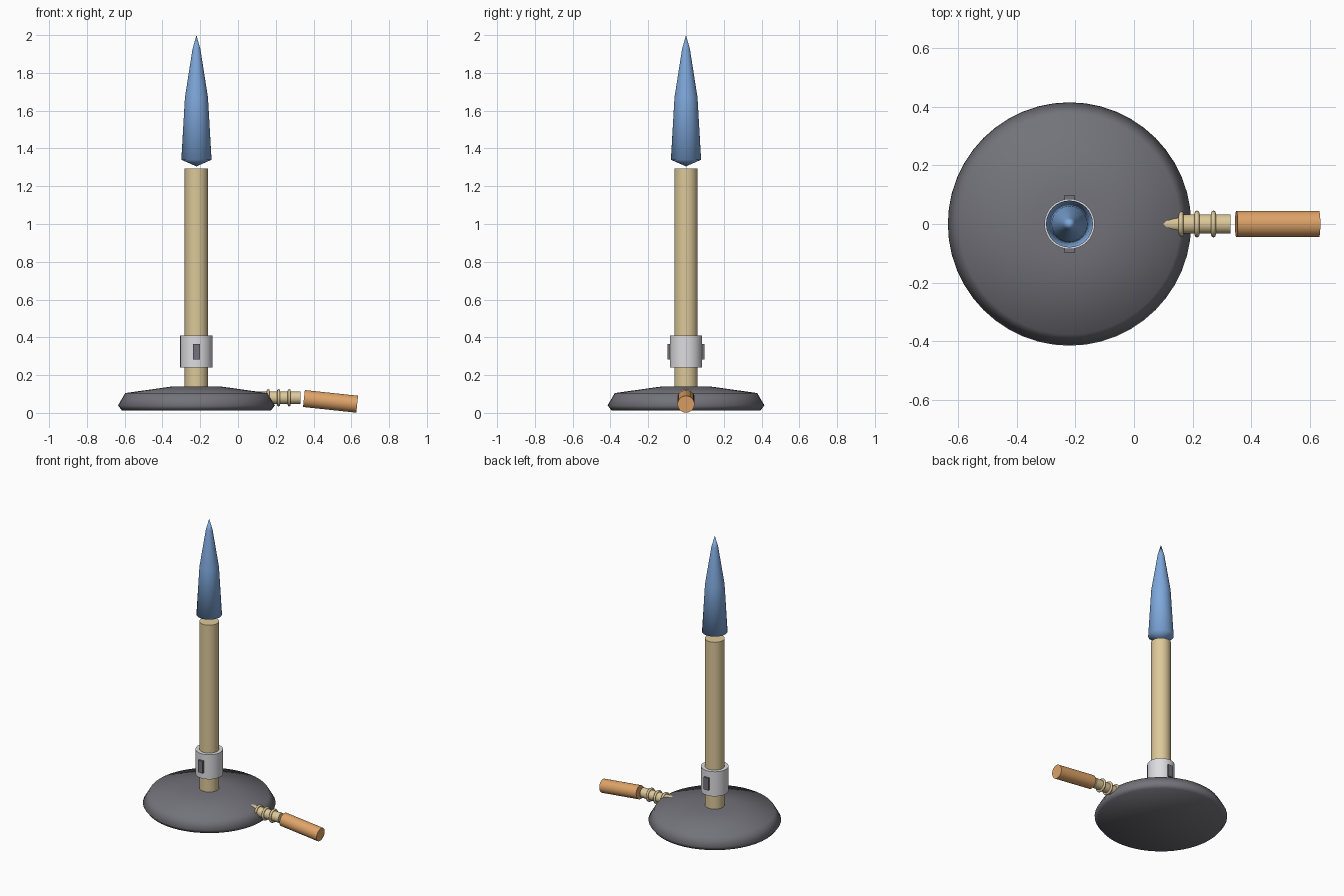
import bpy, math
from mathutils import Vector

if "Cube" in bpy.data.objects:
    bpy.data.objects.remove(bpy.data.objects["Cube"])

CX = -0.22  # burner axis


def mat(name, rgb):
    m = bpy.data.materials.new(name)
    m.diffuse_color = (*rgb, 1)
    m.use_nodes = True
    m.node_tree.nodes["Principled BSDF"].inputs["Base Color"].default_value = m.diffuse_color
    return m


iron = mat("dark_grey_iron", (0.17, 0.17, 0.195))
brass = mat("pale_brass", (0.72, 0.58, 0.32))
steel = mat("light_steel", (0.72, 0.72, 0.75))
blue = mat("flame_blue", (0.21, 0.39, 0.71))
rubber = mat("orange_rubber", (0.74, 0.37, 0.14))


def lathe(name, profile, material, origin, axis=(0, 0, 1), segs=32, angle=40):
    """Revolve (radius, height) points about an axis; closed at both ends."""
    verts, rings, faces = [], [], []
    for r, h in profile:
        if r == 0:
            rings.append([len(verts)])
            verts.append((0, 0, h))
        else:
            rings.append(list(range(len(verts), len(verts) + segs)))
            for i in range(segs):
                a = 2 * math.pi * i / segs
                verts.append((r * math.cos(a), r * math.sin(a), h))
    for lo, hi in zip(rings, rings[1:]):
        for i in range(segs):
            j = (i + 1) % segs
            if len(lo) == 1:
                faces.append((lo[0], hi[j], hi[i]))
            elif len(hi) == 1:
                faces.append((lo[i], lo[j], hi[0]))
            else:
                faces.append((lo[i], lo[j], hi[j], hi[i]))
    if len(rings[0]) > 1:
        faces.append(rings[0][::-1])
    if len(rings[-1]) > 1:
        faces.append(rings[-1])
    me = bpy.data.meshes.new(name)
    me.from_pydata(verts, [], faces)
    me.materials.append(material)
    ob = bpy.data.objects.new(name, me)
    bpy.context.collection.objects.link(ob)
    ob.location = origin
    ob.rotation_euler = Vector(axis).to_track_quat('Z', 'Y').to_euler()
    bpy.ops.object.select_all(action='DESELECT')
    ob.select_set(True)
    bpy.context.view_layer.objects.active = ob
    bpy.ops.object.shade_smooth_by_angle(angle=math.radians(angle))
    return ob


# Heavy round foot
lathe("base", [(0, 0.013), (0.395, 0.013), (0.415, 0.04), (0.377, 0.105),
               (0.12, 0.141), (0, 0.141)], iron, (CX, 0, 0), segs=48, angle=75)

# Upright barrel
lathe("barrel", [(0.062, 0.12), (0.062, 1.293)], brass, (CX, 0, 0))

# Air collar with front and back slot plates
lathe("air_collar", [(0.086, 0.24), (0.086, 0.41)], steel, (CX, 0, 0))
for side, name in ((-1, "front_air_slot"), (1, "back_air_slot")):
    bpy.ops.mesh.primitive_cube_add(size=1, location=(CX, side * 0.087, 0.324))
    slot = bpy.context.object
    slot.name = name
    slot.scale = (0.036, 0.02, 0.084)
    slot.data.materials.append(iron)

# Flame, floating just above the barrel
lathe("flame", [(0, 1.305), (0.08, 1.34), (0.061, 1.67), (0.021, 1.925), (0, 2.0)],
      blue, (CX, 0, 0), angle=120)

# Gas inlet pipe with three ridges
lathe("gas_inlet", [(0.033, 0.08), (0.033, 0.33)], brass, (0, 0, 0.08), (1, 0, 0), 24)
for i, x in enumerate((0.16, 0.215, 0.271)):
    bpy.ops.mesh.primitive_torus_add(major_radius=0.038, minor_radius=0.008,
                                     major_segments=24, minor_segments=8,
                                     location=(x, 0, 0.08),
                                     rotation=(0, math.pi / 2, 0))
    ridge = bpy.context.object
    ridge.name = f"inlet_ridge_{i + 1}"
    ridge.data.materials.append(brass)
    bpy.ops.object.shade_smooth()

# Drooping rubber hose
start, end = Vector((0.349, 0, 0.076)), Vector((0.631, 0, 0.046))
lathe("hose", [(0.045, 0), (0.045, (end - start).length)], rubber, start, end - start, 24)
